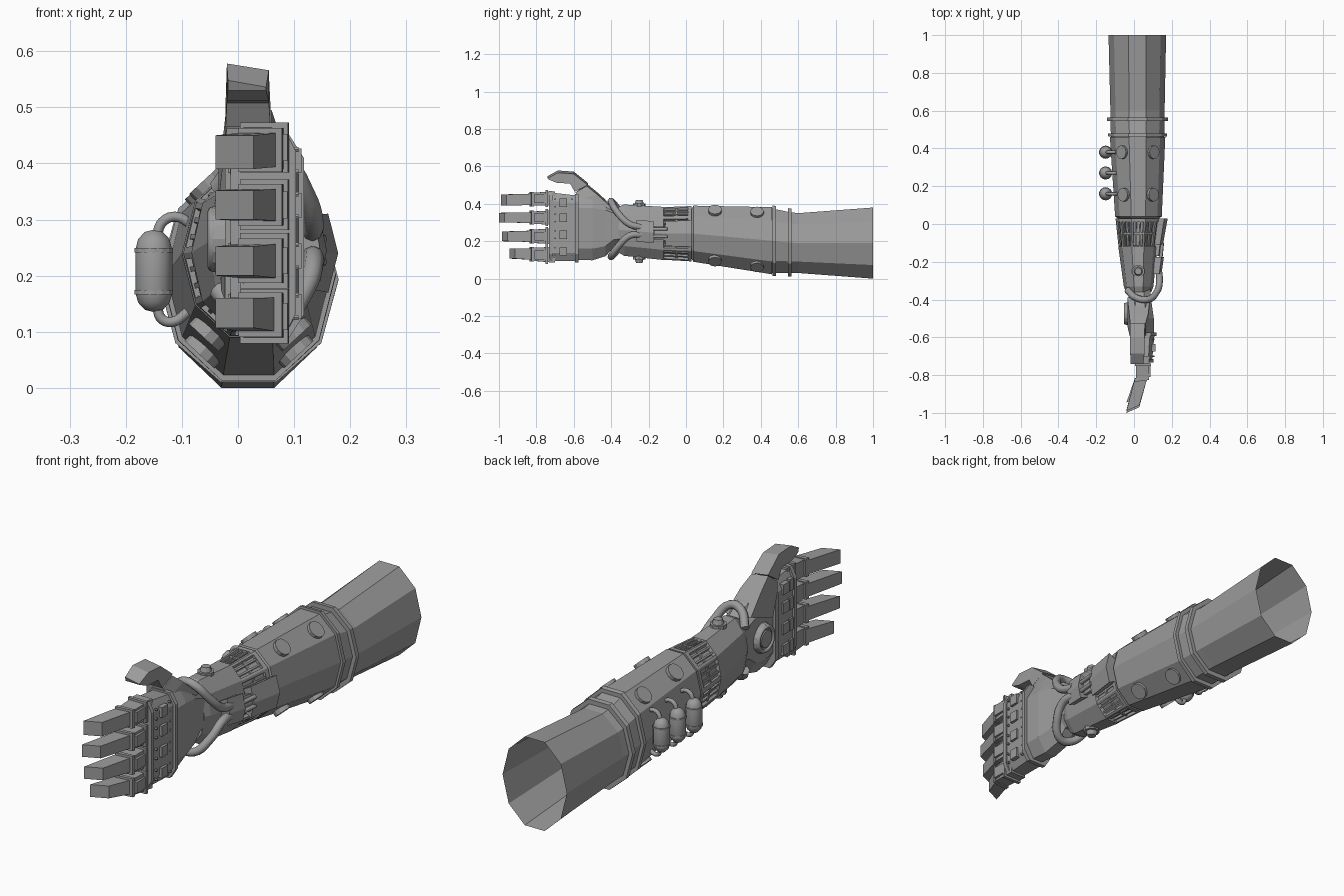
import bpy, bmesh, math
from mathutils import Vector

if "Cube" in bpy.data.objects:
    bpy.data.objects.remove(bpy.data.objects["Cube"])

metal = bpy.data.materials.new("grey_metal")
metal.diffuse_color = (0.33, 0.33, 0.33, 1)
metal.use_nodes = True
metal.node_tree.nodes["Principled BSDF"].inputs["Base Color"].default_value = metal.diffuse_color


def finish(name, bm, smooth=False):
    bmesh.ops.recalc_face_normals(bm, faces=bm.faces)
    me = bpy.data.meshes.new(name)
    bm.to_mesh(me)
    bm.free()
    me.materials.append(metal)
    for p in me.polygons:
        p.use_smooth = smooth
    ob = bpy.data.objects.new(name, me)
    bpy.context.collection.objects.link(ob)
    return ob


def loft(name, loops, cap_start=True, cap_end=True, closed=False):
    bm = bmesh.new()
    rows = [[bm.verts.new(p) for p in lp] for lp in loops]
    n = len(rows[0])
    pairs = list(zip(rows, rows[1:])) + ([(rows[-1], rows[0])] if closed else [])
    for a, b in pairs:
        for i in range(n):
            j = (i + 1) % n
            bm.faces.new((a[i], a[j], b[j], b[i]))
    if cap_start and not closed:
        bm.faces.new(rows[0])
    if cap_end and not closed:
        bm.faces.new(rows[-1])
    return finish(name, bm)


def disc(name, centre, normal, r, h, n=12, r2=None, smooth=False):
    bm = bmesh.new()
    bmesh.ops.create_cone(bm, cap_ends=True, segments=n, radius1=r,
                          radius2=r if r2 is None else r2, depth=h)
    q = Vector((0, 0, 1)).rotation_difference(Vector(normal))
    bm.transform(q.to_matrix().to_4x4())
    bmesh.ops.translate(bm, verts=bm.verts, vec=centre)
    return finish(name, bm, smooth)


def tube(name, pts, r, cyclic=False):
    cu = bpy.data.curves.new(name, 'CURVE')
    cu.dimensions = '3D'
    cu.bevel_depth, cu.bevel_resolution, cu.resolution_u = r, 2, 5
    cu.use_fill_caps = True
    sp = cu.splines.new('BEZIER')
    sp.bezier_points.add(len(pts) - 1)
    for bp, p in zip(sp.bezier_points, pts):
        bp.co = p
        bp.handle_left_type = bp.handle_right_type = 'AUTO'
    sp.use_cyclic_u = cyclic
    ob = bpy.data.objects.new(name, cu)
    bpy.context.collection.objects.link(ob)
    bpy.context.view_layer.update()
    me = bpy.data.meshes.new_from_object(ob.evaluated_get(bpy.context.evaluated_depsgraph_get()))
    bpy.data.objects.remove(ob)
    bm = bmesh.new()
    bm.from_mesh(me)
    bpy.data.meshes.remove(me)
    return finish(name, bm, True)


# Arm outline: y, x min, x max, z min, z max
ARM = [(1, -.135, .17, 0, .38), (.6, -.125, .162, .03, .35), (.545, -.125, .162, .03, .357),
       (.46, -.122, .16, .03, .375), (.04, -.10, .147, .09, .39),
       (-.13, -.082, .122, .10, .383), (-.36, -.05, .10, .125, .398)]


def P(y, u, s=1.0):
    """Point on the ten-sided arm surface; u counts corners from +x, s scales outward."""
    for a, b in zip(ARM, ARM[1:]):
        if b[0] <= y <= a[0]:
            t = (a[0] - y) / (a[0] - b[0])
            x0, x1, z0, z1 = [a[k] + (b[k] - a[k]) * t for k in range(1, 5)]
            break
    i = math.floor(u)

    def corner(k):
        w = math.radians(36 * k)
        return Vector(((x0 + x1) / 2 + (x1 - x0) / 2 * s * math.cos(w), y,
                       (z0 + z1) / 2 + (z1 - z0) / 1.902 * s * math.sin(w)))
    return corner(i).lerp(corner(i + 1), u - i)


def normal(y, u):
    d = P(y, math.floor(u) + .9) - P(y, math.floor(u) + .1)
    return Vector((d.z, 0, -d.x)).normalized()


def ring(y, s=1.0):
    return [P(y, k, s) for k in range(10)]


def shell(name, y0, y1, us, s0, s1):
    return loft(name, [[P(y, u, s1) for u in us] + [P(y, u, s0) for u in reversed(us)]
                       for y in (y0, y1)])


def hoop(name, y0, y1, s0, s1):
    return loft(name, [ring(y0, s0), ring(y0, s1), ring(y1, s1), ring(y1, s0)], closed=True)


# Open sleeve, forearm armour, recessed core, wrist armour
loft("sleeve", [ring(y) for y in (1, .6, .545, .46)], False, False)
loft("forearm", [ring(.46), ring(.46, 1.04), ring(.04, 1.0), ring(.03, .9)], False, False)
loft("cage_core", [ring(.035, .9), ring(-.135, .88)], False, True)
loft("wrist_armour", [ring(-.115, .9), ring(-.12, 1.0), ring(-.33, 1.0), ring(-.36, .9)])
hoop("sleeve_rim", .565, .545, .98, 1.12)
hoop("forearm_rim", .48, .462, .98, 1.10)
hoop("cage_front_hoop", .03, .01, .86, .99)
hoop("cage_middle_hoop", -.045, -.055, .86, .95)
for k in range(10):
    for t in (0, .33, .67):
        c = k + t
        w = .12 if t == 0 else .05
        us = (c - w, c, c + w) if t == 0 else (c - w, c + w)
        shell("cage_bar", .02, -.12, us, .87, .99 if t == 0 else .96)

# Round covers on the diagonal facets
for y in (.38, .155):
    for u in (1.5, 3.5, 6.5, 8.5):
        disc("round_cover", P(y, u, 1.035), normal(y, u), .036, .026, 12)

# Knobs above and below the wrist
for u in (2.5, 7.5):
    n = normal(-.25, u)
    p = P(-.25, u)
    disc("knob_base", p, n, .034, .02, 10)
    disc("knob", p + n * .018, n, .025, .022, 10, .018)

# Canisters with pipes
for y in (.38, .27, .16):
    bm = bmesh.new()
    prof = [(0, .135), (.016, .139), (.028, .152), (.033, .17), (.033, .245),
            (.028, .265), (.016, .278), (0, .282)]
    vs = [bm.verts.new((r, 0, z)) for r, z in prof]
    es = [bm.edges.new(e) for e in zip(vs, vs[1:])]
    bmesh.ops.spin(bm, geom=vs + es, cent=(0, 0, 0), axis=(0, 0, 1), angle=2 * math.pi, steps=14)
    bmesh.ops.remove_doubles(bm, verts=bm.verts, dist=.0005)
    bmesh.ops.translate(bm, verts=bm.verts, vec=(-.15, y, 0))
    finish("canister", bm, True)
    for z in (.17, .245):
        disc("canister_band", (-.15, y, z), (0, 0, 1), .035, .008, 14)
    tube("canister_pipe_top", [(-.145, y, .27), (-.135, y, .295), (-.112, y, .305), (-.08, y, .29)], .009)
    tube("canister_pipe_bottom", [(-.145, y, .145), (-.135, y, .122), (-.115, y, .118), (-.09, y, .135)], .009)

# Outer side plates with struts
shell("side_plate", .03, -.11, (-.6, 0, .6), .9, 1.27)
shell("side_plate_inset", -.11, -.17, (-.35, 0, .35), .9, 1.2)
shell("side_block", -.175, -.265, (-.45, 0, .5), .9, 1.42)
for z in (.225, .265):
    tube("side_strut", [(.15, -.1, z), (.145, -.15, z), (.14, -.2, z)], .009)
for s in (-1, 1):
    tube("wrist_hose", [(.13, -.24, .255 + s * .02), (.135, -.30, .26 + s * .03),
                        (.12, -.36, .26 + s * .085), (.07, -.40, .265 + s * .145),
                        (.01, -.39, .265 + s * .14), (-.035, -.35, .265 + s * .09)], .018)


def slab(y, x0, x1, z0, z1, c=.3, g=0.0):
    """Chamfered box section of the hand."""
    x0, x1, z0, z1 = x0 - g, x1 + g, z0 - g, z1 + g
    dx, dz = (x1 - x0) * c, (z1 - z0) * c * .6
    return [(x0 + dx, y, z0), (x1 - dx, y, z0), (x1, y, z0 + dz), (x1, y, z1 - dz),
            (x1 - dx, y, z1), (x0 + dx, y, z1), (x0, y, z1 - dz), (x0, y, z0 + dz)]


# Hand body and knuckle block
loft("palm", [slab(-.33, -.03, .085, .18, .36), slab(-.385, -.03, .09, .17, .39),
              slab(-.43, -.03, .095, .12, .42), slab(-.50, -.025, .105, .098, .44),
              slab(-.58, -.01, .105, .10, .44), slab(-.72, .0, .09, .10, .455)])
loft("knuckle_block", [slab(-.59, -.012, .108, .095, .445, .2), slab(-.72, -.005, .096, .093, .46, .2)])
for y, x0, x1, z0, z1 in ((-.575, -.01, .105, .10, .44), (-.715, 0, .09, .1, .455)):
    a, b = (slab(yy, x0, x1, z0, z1, .2, .013) for yy in (y, y - .018))
    loft("knuckle_rim", [a, b])


def box(name, x0, x1, y0, y1, z0, z1):
    return loft(name, [[(x0, y, z0), (x1, y, z0), (x1, y, z1), (x0, y, z1)] for y in (y0, y1)])


# Knuckle plates and rivets on both sides of the hand
for z in (.145, .235, .325, .405):
    box("back_plate", .09, .113, -.675, -.635, z - .022, z + .022)
    box("palm_plate", -.018, .02, -.675, -.635, z - .022, z + .022)
    box("palm_front_plate", -.014, .02, -.708, -.685, z - .025, z + .025)
    for y in (-.61, -.70):
        for dz in (-.02, .02):
            disc("rivet", (.102, y, z + dz), (1, 0, 0), .005, .012, 6)

# Palm emitter
disc("palm_emitter_rim", (-.03, -.475, .265), (-1, 0, .0), .066, .03, 16, .058)
tube("palm_emitter_ring", [(-.046, -.475 + .05 * math.cos(a), .265 + .05 * math.sin(a))
                           for a in [k * math.pi / 4 for k in range(8)]], .008, True)
disc("palm_emitter_lens", (-.045, -.475, .265), (-1, 0, 0), .036, .012, 16)


def quad(x0, x1, ya, yb, z0, z1, g=0.0):
    return [(x0 - g, ya, z0 - g), (x1 + g, yb, z0 - g), (x1 + g, yb, z1 + g), (x0 - g, ya, z1 + g)]


# Fingers: tip y, tip z range, root z range
for ty, t0, t1, r0, r1 in ((-.99, .39, .45, .39, .467), (-1.0, .30, .352, .287, .365),
                           (-.985, .20, .252, .183, .27), (-.945, .107, .16, .085, .17)):
    m0, m1 = (t0 + r0) / 2, (t1 + r1) / 2
    loft("finger_base", [quad(.01, .085, -.70, -.70, r0, r1), quad(.01, .075, -.83, -.82, m0, m1)])
    loft("finger_tip", [quad(.005, .072, -.815, -.81, m0 + .004, m1 - .004),
                        quad(-.04, .028, ty, ty + .03, t0, t1)])
    loft("finger_collar", [quad(.01, .085, -.738, -.738, r0, r1, .006),
                           quad(.01, .083, -.752, -.752, r0, r1, .006)])
    loft("finger_joint", [quad(.008, .075, -.818, -.813, m0, m1, .005),
                          quad(.006, .073, -.836, -.826, m0, m1, .005)])
    box("finger_guard", .075, .088, -.81, -.745, (r0 + r1) / 2 - .024, (r0 + r1) / 2 + .024)

# Thumb: upper y, z, lower y, z, x range
thumb = [(-.39, .385, -.54, .33, -.035, .085), (-.475, .462, -.585, .42, -.025, .075),
         (-.53, .507, -.59, .462, -.02, .06)]
tip = [(-.525, .512, -.595, .465, -.022, .058), (-.60, .572, -.62, .508, -.02, .055),
       (-.685, .578, -.69, .512, -.02, .055), (-.74, .548, -.735, .53, -.018, .05)]
for name, rows in (("thumb_base", thumb), ("thumb_tip", tip)):
    loft(name, [[(x0, ya, za), (x1, ya, za - .012), (x1, yb, zb), (x0, yb, zb)]
                for ya, za, yb, zb, x0, x1 in rows])
